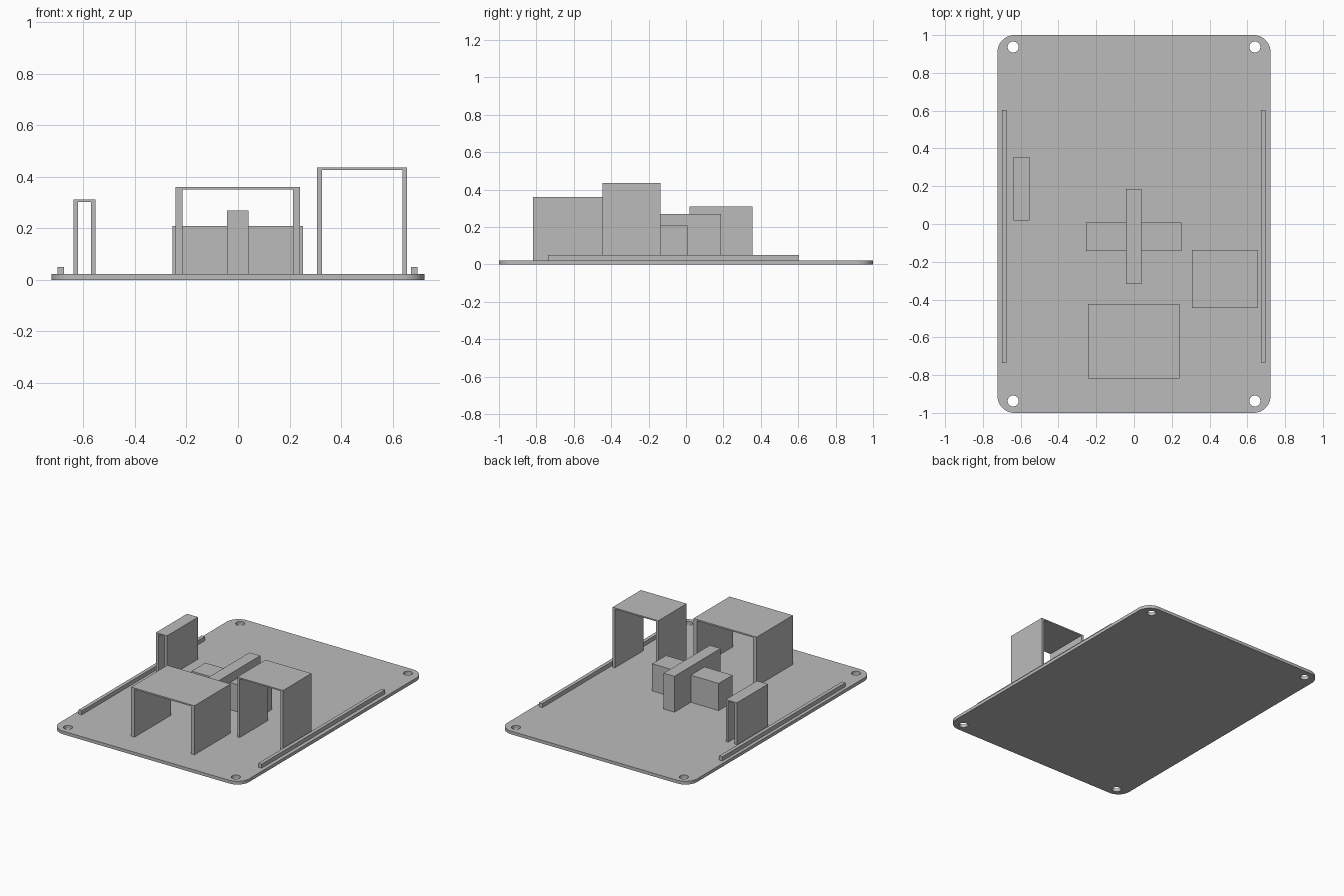
import bpy, bmesh, math

cube = bpy.data.objects.get("Cube")
if cube:
    bpy.data.objects.remove(cube, do_unlink=True)

grey = bpy.data.materials.new("plain grey")
grey.use_nodes = True
COLOR = (0.5, 0.5, 0.5, 1)
grey.diffuse_color = COLOR
grey.node_tree.nodes["Principled BSDF"].inputs["Base Color"].default_value = COLOR

HALF_X, HALF_Y, THICK = 0.723, 1.0, 0.022


def prism(name, outline, vector):
    """Extrude a flat outline along a vector into a solid."""
    bm = bmesh.new()
    face = bm.faces.new([bm.verts.new(p) for p in outline])
    moved = bmesh.ops.extrude_face_region(bm, geom=[face])["geom"]
    bmesh.ops.translate(bm, vec=vector,
                        verts=[v for v in moved if isinstance(v, bmesh.types.BMVert)])
    bmesh.ops.recalc_face_normals(bm, faces=bm.faces)
    mesh = bpy.data.meshes.new(name)
    bm.to_mesh(mesh)
    bm.free()
    mesh.materials.append(grey)
    obj = bpy.data.objects.new(name, mesh)
    bpy.context.collection.objects.link(obj)
    return obj


def block(name, x0, x1, y0, y1, top):
    """Solid box standing on the plate."""
    outline = [(x0, y0, THICK), (x1, y0, THICK), (x1, y1, THICK), (x0, y1, THICK)]
    return prism(name, outline, (0, 0, top - THICK))


def arch(name, x0, x1, y0, y1, top, wall, roof):
    """Two side walls and a thin roof, open at front and back."""
    xz = [(x0, THICK), (x0, top), (x1, top), (x1, THICK),
          (x1 - wall, THICK), (x1 - wall, top - roof),
          (x0 + wall, top - roof), (x0 + wall, THICK)]
    return prism(name, [(x, y0, z) for x, z in xz], (0, y1 - y0, 0))


def arc(cx, cy, radius, start, sweep, steps):
    return [(cx + radius * math.cos(start + sweep * i / steps),
             cy + radius * math.sin(start + sweep * i / steps), 0)
            for i in range(steps + 1)]


# Base plate with rounded corners
R = 0.09
outline = []
for i, (sx, sy) in enumerate([(1, 1), (-1, 1), (-1, -1), (1, -1)]):
    outline += arc(sx * (HALF_X - R), sy * (HALF_Y - R), R, i * math.pi / 2, math.pi / 2, 12)
plate = prism("base_plate", outline, (0, 0, THICK))

# Corner screw holes
for sx in (-1, 1):
    for sy in (-1, 1):
        ring = [(x, y, -0.05) for x, y, _ in
                arc(sx * 0.64, sy * 0.937, 0.029, 0, math.tau, 32)[:-1]]
        cutter = prism("hole_cutter", ring, (0, 0, 0.15))
        cutter.hide_render = True
        cut = plate.modifiers.new("hole", 'BOOLEAN')
        cut.object = cutter
        cut.solver = 'EXACT'
        bpy.context.view_layer.objects.active = plate
        bpy.ops.object.modifier_apply(modifier=cut.name)
        bpy.data.objects.remove(cutter, do_unlink=True)

# Smooth the rounded edges, keep the rest sharp
bpy.ops.object.select_all(action='DESELECT')
plate.select_set(True)
bpy.ops.object.shade_smooth_by_angle(angle=math.radians(30))

# Side rails
block("right_rail", -0.70, -0.675, -0.737, 0.604, 0.05)
block("left_rail", 0.672, 0.697, -0.737, 0.604, 0.05)

# Open arches
arch("front_arch", -0.243, 0.24, -0.817, -0.423, 0.36, 0.027, 0.01)
arch("left_arch", 0.307, 0.656, -0.446, -0.137, 0.435, 0.018, 0.009)
arch("right_arch", -0.638, -0.553, 0.018, 0.356, 0.311, 0.018, 0.009)

# Central cross
block("cross_block", -0.255, 0.252, -0.142, 0.008, 0.209)
block("cross_bar", -0.042, 0.04, -0.317, 0.186, 0.269)
